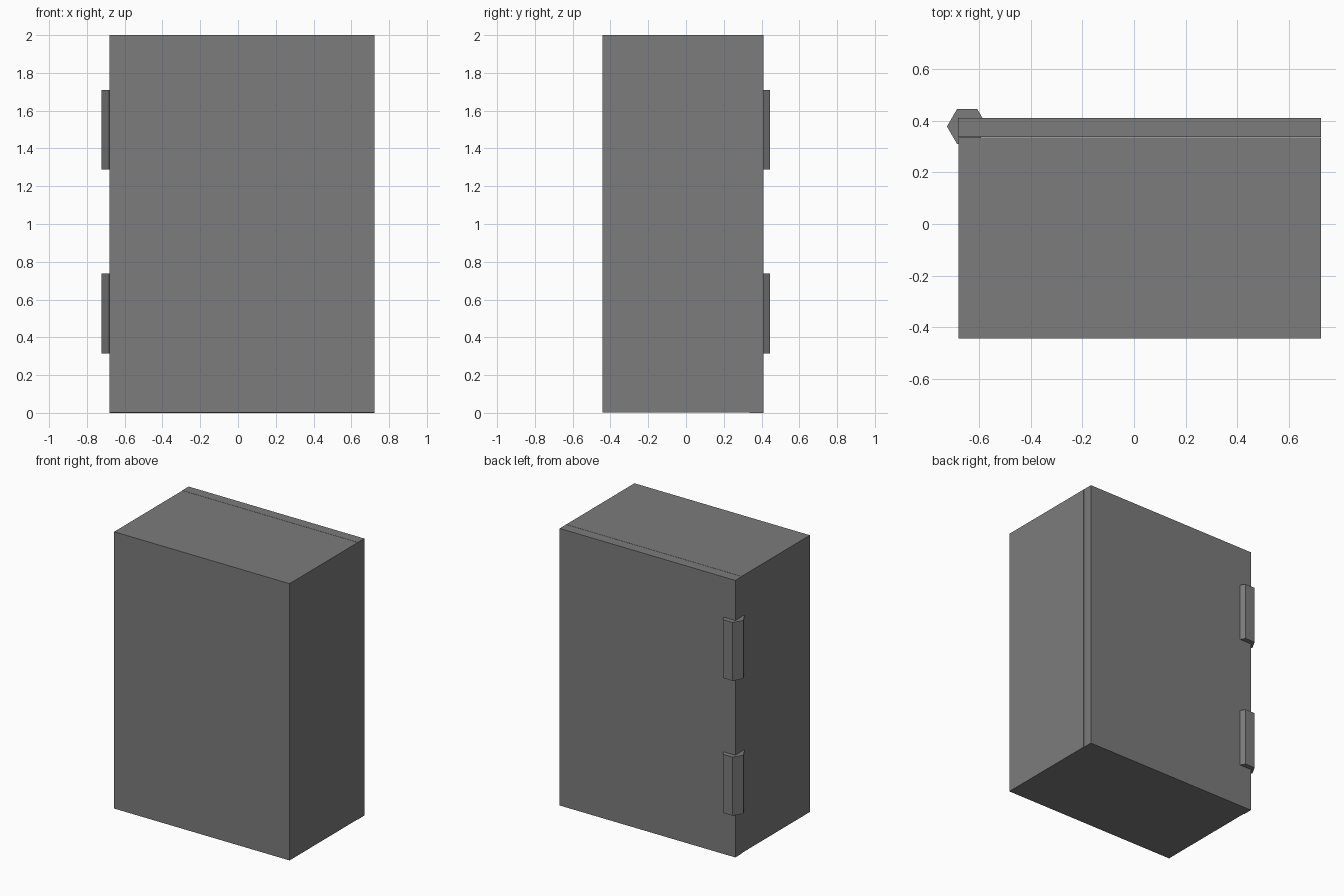
import bpy
import math

if "Cube" in bpy.data.objects:
    bpy.data.objects.remove(bpy.data.objects["Cube"])

# Dark grey paint shared by every part
dark_grey = bpy.data.materials.new("dark_grey")
dark_grey.diffuse_color = (0.2, 0.2, 0.2, 1)
dark_grey.use_nodes = True
dark_grey.node_tree.nodes["Principled BSDF"].inputs["Base Color"].default_value = dark_grey.diffuse_color


def finish(ob, name):
    ob.name = name
    ob.data.materials.append(dark_grey)


def box(name, x, y, z):
    """Box from (min, max) pairs on each axis."""
    bpy.ops.mesh.primitive_cube_add(size=1, location=[(a + b) / 2 for a, b in (x, y, z)])
    ob = bpy.context.object
    ob.scale = [b - a for a, b in (x, y, z)]
    bpy.ops.object.transform_apply(location=False, rotation=False, scale=True)
    finish(ob, name)


def hinge(name, z0, z1):
    """Six-sided hinge barrel with a corner pointing along x."""
    bpy.ops.mesh.primitive_cylinder_add(
        vertices=6, radius=0.078, depth=z1 - z0,
        location=(-0.645, 0.377, (z0 + z1) / 2), rotation=(0, 0, math.radians(30)))
    finish(bpy.context.object, name)


# Cabinet body, separated from the door by a hairline gap
box("cabinet_body", (-0.679, 0.722), (-0.443, 0.335), (0.002, 2.0))

# Door panel at the back
box("door", (-0.681, 0.722), (0.337, 0.41), (0.0, 2.0))

# Hinges on the door's left edge
for label, z0, z1 in (("lower_hinge", 0.315, 0.738), ("upper_hinge", 1.289, 1.71)):
    hinge(label, z0, z1)
